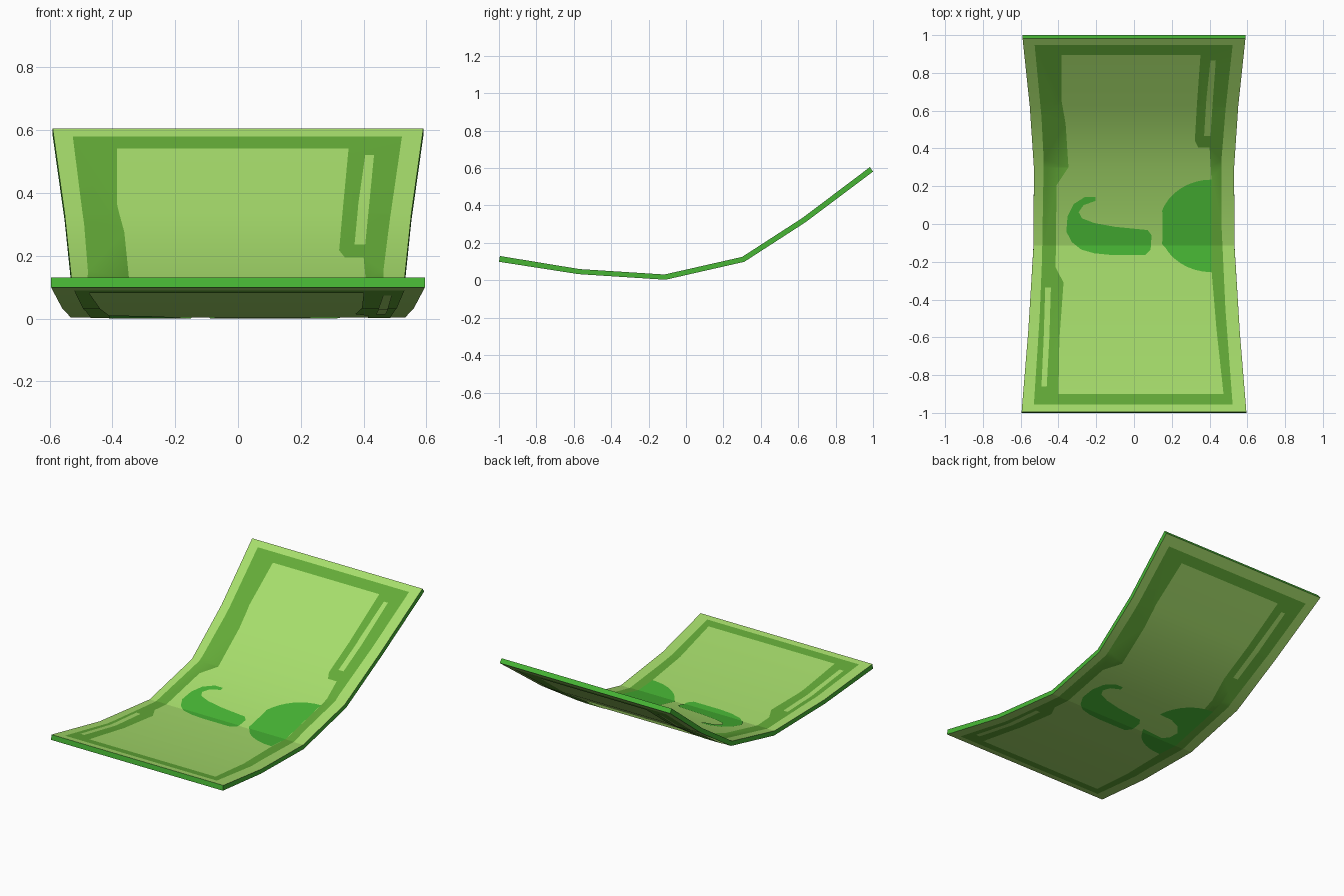
import bpy, bmesh, math

if "Cube" in bpy.data.objects:
    bpy.data.objects.remove(bpy.data.objects["Cube"])


def material(name, rgb):
    def lin(c):
        c /= 255
        return c / 12.92 if c <= 0.04045 else ((c + 0.055) / 1.055) ** 2.4
    m = bpy.data.materials.new(name)
    m.diffuse_color = (*[lin(c) for c in rgb], 1)
    m.use_nodes = True
    m.node_tree.nodes["Principled BSDF"].inputs["Base Color"].default_value = m.diffuse_color
    return m


PALE = material("pale green", (167, 222, 108))
MID = material("mid green", (100, 171, 56))
BRIGHT = material("bright green", (72, 183, 53))

# curved sheet: (y, z) of upper and lower side, and half width per station
TOP = [(-0.995, 0.127), (-0.57, 0.057), (-0.115, 0.028), (0.30, 0.122), (0.625, 0.332), (0.983, 0.602)]
LOW = [(-1.0, 0.096), (-0.575, 0.030), (-0.11, 0.0), (0.312, 0.096), (0.64, 0.308), (1.0, 0.578)]
HALF = [0.595, 0.56, 0.532, 0.53, 0.552, 0.59]
CREASE = 2


def height(profile, y):
    for (y0, z0), (y1, z1) in zip(profile, profile[1:]):
        if y <= y1 or (y1, z1) == profile[-1]:
            return z0 + (z1 - z0) * (y - y0) / (y1 - y0)


def finish(name, bm, mats):
    me = bpy.data.meshes.new(name)
    bm.to_mesh(me)
    bm.free()
    for m in mats:
        me.materials.append(m)
    ob = bpy.data.objects.new(name, me)
    bpy.context.collection.objects.link(ob)
    return ob


# sheet body with bright rim
bm = bmesh.new()
rings = []
for (ty, tz), (ly, lz), w in zip(TOP, LOW, HALF):
    rings.append([bm.verts.new(p) for p in
                  ((-w, ty, tz), (w, ty, tz), (w, ly, lz), (-w, ly, lz))])
for a, b in zip(rings, rings[1:]):
    for i in range(4):
        j = (i + 1) % 4
        f = bm.faces.new((a[i], a[j], b[j], b[i]))
        f.material_index = i % 2
for ring in (rings[0], rings[-1]):
    bm.faces.new(ring).material_index = 1
bmesh.ops.recalc_face_normals(bm, faces=bm.faces)
crease = set(rings[CREASE])
for f in bm.faces:
    f.smooth = True
for e in bm.edges:
    if e.calc_face_angle(0) > math.radians(40) or set(e.verts) <= crease:
        e.smooth = False
finish("curved_sheet", bm, [PALE, BRIGHT])


def drape(name, outline, mat, lift, under):
    """Lay a flat outline over the upper or (mirrored) lower side."""
    profile = LOW if under else TOP
    sx = -1 if under else 1
    bm = bmesh.new()
    bm.faces.new([bm.verts.new((sx * x, y, 0)) for x, y in outline])
    bmesh.ops.triangulate(bm, faces=bm.faces[:])
    for y, _ in profile[1:-1]:
        bmesh.ops.bisect_plane(bm, geom=bm.verts[:] + bm.edges[:] + bm.faces[:],
                               plane_co=(0, y, 0), plane_no=(0, 1, 0))
    for f in bm.faces:
        f.smooth = True
        f.normal_update()
        if (f.normal.z < 0) != under:
            f.normal_flip()
    fold = profile[CREASE][0]
    for e in bm.edges:
        if all(abs(v.co.y - fold) < 1e-4 for v in e.verts):
            e.smooth = False
    for v in bm.verts:
        v.co.z = height(profile, v.co.y) + (-lift if under else lift)
    finish(name, bm, [mat])


# border bands
left_band = [(-0.526, 0.947), (-0.49, 0.57), (-0.478, 0.34), (-0.487, -0.19), (-0.50, -0.50),
             (-0.53, -0.955), (-0.40, -0.90), (-0.395, -0.61), (-0.373, -0.31), (-0.415, -0.23),
             (-0.41, 0.205), (-0.347, 0.30), (-0.362, 0.53), (-0.385, 0.66), (-0.385, 0.895)]
right_band = [(0.522, 0.947), (0.485, 0.61), (0.463, 0.34), (0.463, 0.0), (0.484, -0.45),
              (0.522, -0.955), (0.474, -0.90), (0.437, -0.56), (0.41, -0.24), (0.41, 0.24),
              (0.40, 0.405), (0.34, 0.405), (0.322, 0.44), (0.333, 0.63), (0.352, 0.895)]
back_band = [(-0.526, 0.947), (-0.385, 0.895), (0.352, 0.895), (0.522, 0.947)]
front_band = [(-0.53, -0.955), (0.522, -0.955), (0.474, -0.90), (-0.40, -0.90)]

# pale slits inside the bands
back_slit = [(0.371, 0.465), (0.405, 0.465), (0.415, 0.62), (0.433, 0.865), (0.405, 0.865), (0.383, 0.66)]
front_slit = [(-0.47, -0.335), (-0.44, -0.335), (-0.448, -0.60), (-0.462, -0.86), (-0.49, -0.86), (-0.478, -0.60)]

# centre motifs: notched half disc and hook
arc = [math.radians(a) for a in range(90, 271, 9) if not 162 < a < 198]
half_disc = [(0.41 + 0.277 * math.cos(a), -0.01 + 0.245 * math.sin(a)) for a in arc]
split = sum(a < math.pi for a in arc)
half_disc[split:split] = [(0.15, 0.062), (0.24, 0.058), (0.31, 0.03), (0.347, -0.015),
                          (0.33, -0.07), (0.29, -0.095), (0.15, -0.108)]
hook = [(-0.205, 0.143), (-0.26, 0.143), (-0.32, 0.105), (-0.352, 0.04), (-0.358, -0.04),
        (-0.33, -0.095), (-0.28, -0.135), (-0.21, -0.155), (-0.13, -0.163), (0.06, -0.163),
        (0.088, -0.135), (0.093, -0.06), (0.072, -0.032), (-0.10, -0.015), (-0.21, 0.005),
        (-0.275, 0.03), (-0.293, 0.063), (-0.267, 0.10), (-0.205, 0.122)]

parts = [("left_band", left_band, MID, 0.002), ("right_band", right_band, MID, 0.002),
         ("back_band", back_band, MID, 0.002), ("front_band", front_band, MID, 0.002),
         ("back_slit", back_slit, PALE, 0.004), ("front_slit", front_slit, PALE, 0.004),
         ("half_disc", half_disc, BRIGHT, 0.003), ("hook", hook, BRIGHT, 0.003)]
for name, outline, mat, lift in parts:
    drape(name + "_upper", outline, mat, lift, False)
    # lower side must not dip below the ground
    drape(name + "_lower", outline, mat, lift, True)

# stand the lowest plate on z = 0
for ob in bpy.context.collection.objects:
    for v in ob.data.vertices:
        v.co.z += 0.003
